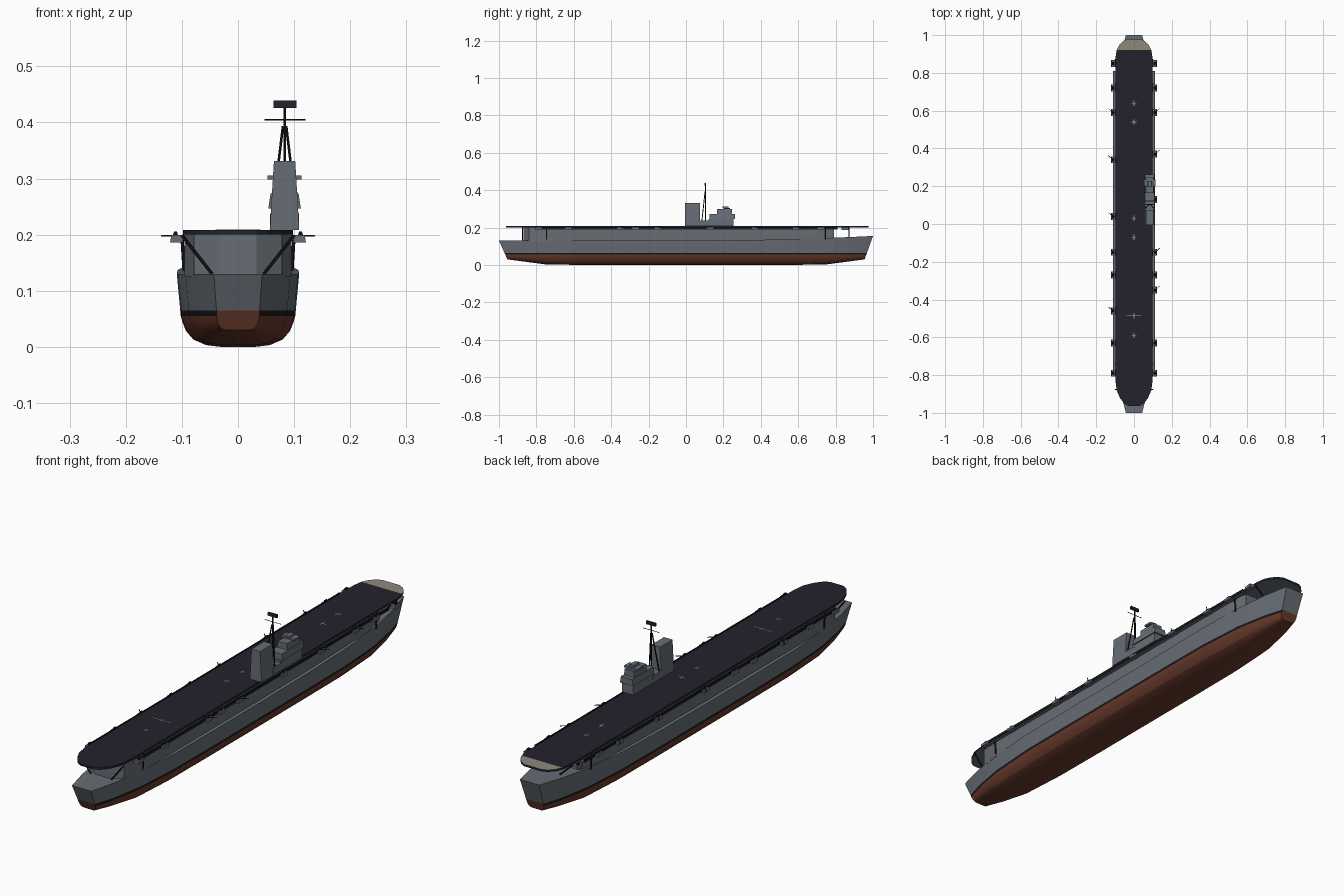
import bpy, bmesh, math
from mathutils import Vector

if "Cube" in bpy.data.objects:
    bpy.data.objects.remove(bpy.data.objects["Cube"])


def material(name, r, g, b):
    m = bpy.data.materials.new(name)
    m.use_nodes = True
    m.diffuse_color = (r, g, b, 1)
    m.node_tree.nodes["Principled BSDF"].inputs["Base Color"].default_value = (r, g, b, 1)
    return m


GREY = material("hull grey", .135, .155, .18)
RED = material("antifouling red", .14, .042, .025)
BLACK = material("boot black", .009, .009, .011)
DECK = material("deck blue", .017, .016, .026)
TAN = material("bare deck tan", .27, .25, .2)
MARK = material("pale marking", .4, .4, .4)


def finish(name, bm, *mats):
    bmesh.ops.recalc_face_normals(bm, faces=bm.faces)
    me = bpy.data.meshes.new(name)
    bm.to_mesh(me)
    bm.free()
    ob = bpy.data.objects.new(name, me)
    bpy.context.collection.objects.link(ob)
    for m in mats:
        me.materials.append(m)
    return ob


def add_box(bm, x0, x1, y0, y1, z0, z1, inset=0):
    """Box between two corners, with its top drawn in on both x sides."""
    v = [bm.verts.new((x + (inset if x == x0 else -inset) * (z == z1), y, z))
         for z in (z0, z1) for x, y in ((x0, y0), (x1, y0), (x1, y1), (x0, y1))]
    for f in ((0, 1, 2, 3), (4, 5, 6, 7), (0, 1, 5, 4), (1, 2, 6, 5), (2, 3, 7, 6), (3, 0, 4, 7)):
        bm.faces.new([v[i] for i in f])


def boxes(name, mat, items):
    bm = bmesh.new()
    for it in items:
        add_box(bm, *it)
    return finish(name, bm, mat)


def rods(name, mat, items, radius):
    bm = bmesh.new()
    for a, b in items:
        a, b = Vector(a), Vector(b)
        d = b - a
        mtx = d.to_track_quat('Z', 'Y').to_matrix().to_4x4()
        mtx.translation = (a + b) / 2
        bmesh.ops.create_cone(bm, cap_ends=True, segments=6, radius1=radius,
                              radius2=radius, depth=d.length, matrix=mtx)
    return finish(name, bm, mat)


def prism(name, outline, z0, z1, mat):
    bm = bmesh.new()
    f = bm.faces.new([bm.verts.new((x, y, z0)) for x, y in outline])
    ext = bmesh.ops.extrude_face_region(bm, geom=[f])["geom"]
    for v in ext:
        if isinstance(v, bmesh.types.BMVert):
            v.co.z = z1
    return finish(name, bm, mat)


# Hull: lofted stations, underwater curve, boot stripe, flared topsides
WATER, STRIPE = .055, .065
BILGE = [(.3, 0), (.56, .06), (.78, .24), (.91, .52), (.97, .8), (1, 1)]
STATIONS = [(-1, .038, .03), (-.9, .063, .019), (-.75, .087, .003), (-.55, .1, 0),
            (-.3, .102, 0), (0, .102, 0), (.3, .102, 0), (.55, .1, 0),
            (.75, .087, .003), (.9, .063, .019), (1, .038, .03)]


def hull_ring(bm, y, w, keel):
    top = .13 + .025 * max(0, y) ** 2
    full = 1 - (keel / .03) * .5
    pts = [(w * (u * full + (1 - full) * (.7 + .3 * u)), keel + (WATER - keel) * t) for u, t in BILGE]
    pts += [(w * 1.01, STRIPE), (w * 1.03 + .004, top)]
    ring = []
    for x, z in pts:
        rake = .045 * max(0, abs(y) - .75) * 4 * (1 - (z - keel) / (top - keel))
        yy = y - math.copysign(rake, y)
        ring.append((bm.verts.new((x, yy, z)), bm.verts.new((-x, yy, z))))
    return ring


bm = bmesh.new()
rings = [hull_ring(bm, *s) for s in STATIONS]
n = len(rings[0])
for a, b in zip(rings, rings[1:]):
    bm.faces.new((a[0][0], a[0][1], b[0][1], b[0][0])).material_index = 1
    bm.faces.new((a[-1][0], a[-1][1], b[-1][1], b[-1][0]))
    for k in range(n - 1):
        for s in (0, 1):
            f = bm.faces.new((a[k][s], a[k + 1][s], b[k + 1][s], b[k][s]))
            f.material_index = 0 if k == n - 2 else 2 if k == n - 3 else 1
for r in (rings[0], rings[-1]):
    for k in range(n - 1):
        f = bm.faces.new((r[k][0], r[k][1], r[k + 1][1], r[k + 1][0]))
        f.material_index = 0 if k == n - 2 else 1
hull = finish("hull", bm, GREY, RED, BLACK)

# Hangar block under the flight deck
prism("hangar", [(-.033, -.87), (.033, -.87), (.078, -.84), (.095, -.75), (.095, .7), (.078, .79),
                 (-.078, .79), (-.095, .7), (-.095, -.75), (-.078, -.84)], .125, .2, GREY)

# Flight deck with a bare forward end
EDGE = [(-.963, .03), (-.95, .052), (-.92, .075), (-.88, .092), (-.83, .098), (0, .098),
        (.88, .098), (.92, .092), (.945, .08), (.965, .062), (.977, .04)]
bm = bmesh.new()
rows = [[bm.verts.new((s * w, y, z)) for s, z in ((-1, .2), (1, .2), (1, .208), (-1, .208))]
        for y, w in EDGE]
for a, b in zip(rows, rows[1:]):
    for k in range(4):
        f = bm.faces.new((a[k], a[(k + 1) % 4], b[(k + 1) % 4], b[k]))
        if k == 2 and a[0].co.y > .91:
            f.material_index = 1
        if k == 0:
            f.material_index = 2
for r in (rows[0], rows[-1]):
    bm.faces.new(r)
finish("flight_deck", bm, DECK, TAN, GREY)

# Small deck markings
marks = []
for y, half in ((.64, .014), (.54, .012), (.03, .014), (-.07, .014), (-.485, .04), (-.59, .014)):
    marks += [(-half, half, y - .0015, y + .0015, .207, .2088),
              (-.0015, .0015, y - .014, y + .014, .207, .2089)]
boxes("deck_markings", MARK, marks)

# Side galleries: walkway, rail, gun platforms, barrels, props
GUNS = {1: [.85, .72, .59, .37, .13, -.15, -.27, -.35, -.63, -.79],
        -1: [.85, .72, .59, .34, .04, -.15, -.27, -.46, -.63, -.79]}
LONG = {1: [.59, .37, -.15, -.35], -1: [.59, .34, .04, -.46]}
for s, side in ((1, "left"), (-1, "right")):
    def span(a, b):
        return (a, b) if s > 0 else (-b, -a)
    boxes(side + "_walkway", GREY, [(*span(.094, .111), -.8, .81, .19, .194)])
    boxes(side + "_walkway_rail", BLACK, [(*span(.108, .112), -.8, .81, .191, .203)])
    boxes(side + "_gun_platforms", GREY,
          [(*span(.098, .121), y - .018, y + .018, .186, .199, .002) for y in GUNS[s]])
    boxes(side + "_gun_mounts", BLACK,
          [(*span(.107, .116), y - .007, y + .007, .199, .206, .002) for y in GUNS[s]])
    rods(side + "_gun_barrels", BLACK,
         [((s * .112, y, .198), (s * .136, y + .022, .198)) for y in LONG[s]], .0016)
    rods(side + "_deck_props", BLACK,
         [((s * .1, y, .199), (s * .046, y, .13 + .02 * (y > 0))) for y in (-.875, .872)]
         + [((s * .1, y, .199), (s * .096, y, .135)) for y in (-.745, .745)], .003)

# Island: funnel block, low link, tiered bridge
X0, X1 = .057, .109
boxes("island_funnel", GREY, [(X0, X1, -.005, .075, .208, .248, .002),
                              (X0 + .002, X1 - .002, -.005, .075, .248, .331, .005)])
boxes("island_link", GREY, [(X0, X1, .07, .13, .208, .238)])
boxes("bridge_tiers", GREY, [(X0, X1, .12, .255, .208, .247, .002),
                             (.054, .112, .125, .262, .247, .273, .004),
                             (.06, .106, .165, .245, .273, .298, .003),
                             (.053, .113, .2, .235, .298, .305)])
boxes("bridge_roof_director", GREY, [(.072, .094, .195, .228, .305, .313, .002)])

# Tripod mast with yard and radar panel
rods("mast_pole", BLACK, [((.083, .103, .236), (.083, .103, .43))], .0026)
rods("mast_legs", BLACK, [((.083 + s * .022, .085, .236), (.083 + s * .003, .102, .393))
                          for s in (-1, 1)], .0024)
rods("mast_yard", BLACK, [((.047, .103, .405), (.12, .103, .405))], .0012)
boxes("radar_panel", DECK, [(.063, .104, .1, .107, .426, .439)])

# Smooth the curved hull while keeping its hard edges
bpy.ops.object.select_all(action='DESELECT')
hull.select_set(True)
bpy.context.view_layer.objects.active = hull
bpy.ops.object.shade_smooth_by_angle(angle=math.radians(25))
